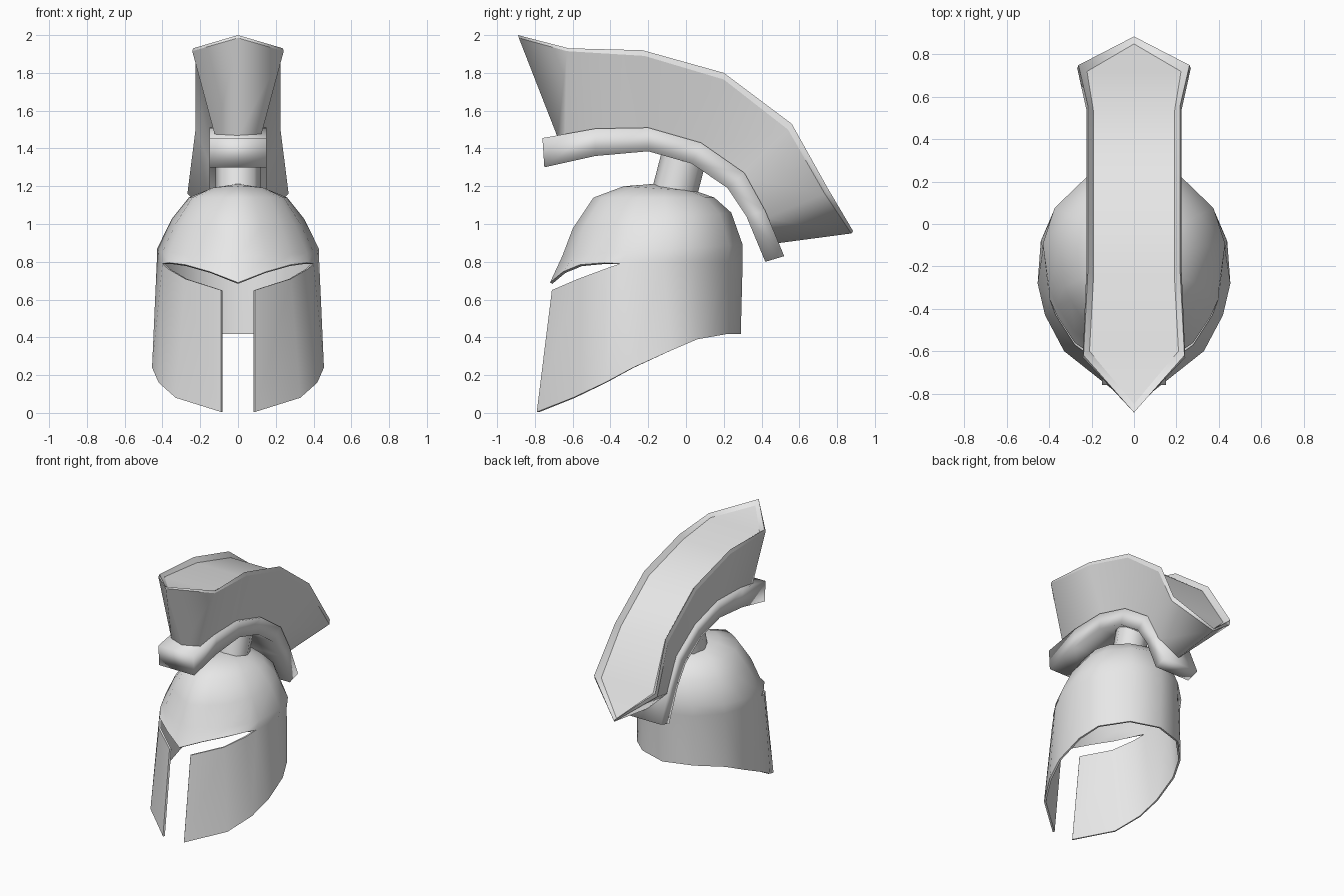
import bpy, bmesh, math
from mathutils import Vector

if "Cube" in bpy.data.objects:
    bpy.data.objects.remove(bpy.data.objects["Cube"])

metal = bpy.data.materials.new("pale_grey")
metal.diffuse_color = (0.8, 0.8, 0.8, 1)
metal.use_nodes = True
metal.node_tree.nodes["Principled BSDF"].inputs["Base Color"].default_value = metal.diffuse_color


def make(name, bm, recalc=True):
    bmesh.ops.remove_doubles(bm, verts=bm.verts, dist=0.0005)
    if recalc:
        bmesh.ops.recalc_face_normals(bm, faces=bm.faces)
    for f in bm.faces:
        f.smooth = True
    me = bpy.data.meshes.new(name)
    bm.to_mesh(me)
    bm.free()
    me.materials.append(metal)
    ob = bpy.data.objects.new(name, me)
    bpy.context.collection.objects.link(ob)
    bpy.ops.object.select_all(action='DESELECT')
    ob.select_set(True)
    bpy.context.view_layer.objects.active = ob
    return ob


def by_angle(deg):
    bpy.ops.object.shade_smooth_by_angle(angle=math.radians(deg))


def strip(bm, low, high, closed=False):
    n = len(low)
    for i in range(n if closed else n - 1):
        j = (i + 1) % n
        bm.faces.new((low[i], low[j], high[j], high[i]))


def verts(bm, pts):
    return [bm.verts.new(p) for p in pts]


# helmet shell: right half, columns run from the front to the back
hem = [(.09, -.79, .005), (.33, -.60, .08), (.42, -.43, .16), (.455, -.28, .24),
       (.44, -.08, .33), (.38, .06, .39), (.22, .22, .418), (0, .29, .418)]
rear = [(.40, -.35, .79), (.43, -.12, .80), (.375, .06, .80), (.215, .225, .80), (0, .30, .80)]
cheek_top = [(.09, -.71, .65), (.28, -.57, .71), (.37, -.43, .762)] + rear
brow = [(0, -.72, .69), (.15, -.65, .748), (.28, -.56, .785), (.365, -.43, .795)] + rear
# dome rings: front y, back y, half width, front z, back z
rings = [(-.655, .30, .43, .83, .89), (-.60, .24, .352, .975, 1.06),
         (-.49, .15, .26, 1.14, 1.14), (-.33, .05, .15, 1.20, 1.175)]
bm = bmesh.new()
strip(bm, verts(bm, hem), verts(bm, cheek_top))
prev = verts(bm, brow)
for yf, yb, w, zf, zb in rings:
    cur = []
    for x, y, z in brow:
        t = (y + .72) / 1.02
        cur.append(bm.verts.new((x * w / .43, yf + (yb - yf) * t, zf + (zb - zf) * t)))
    strip(bm, prev, cur)
    prev = cur
top = bm.verts.new((0, -.16, 1.213))
for a, b in zip(prev, prev[1:]):
    bm.faces.new((a, b, top))
shell = make("helmet_shell", bm, recalc=False)
m = shell.modifiers.new("mirror", 'MIRROR')
m.use_axis = (True, False, False)
m.merge_threshold = .001
s = shell.modifiers.new("thickness", 'SOLIDIFY')
s.thickness = .014
s.offset = -1
for name in ("mirror", "thickness"):
    bpy.ops.object.modifier_apply(modifier=name)
by_angle(48)

# crest stem: tilted eight-sided post
a, b = Vector((0, -.07, 1.13)), Vector((0, 0, 1.40))
bm = bmesh.new()
bmesh.ops.create_cone(bm, cap_ends=True, segments=8, radius1=.12, radius2=.12, depth=(b - a).length)
bm.transform((b - a).to_track_quat('Z', 'Y').to_matrix().to_4x4())
bmesh.ops.translate(bm, verts=bm.verts, vec=(a + b) / 2)
make("crest_stem", bm)
by_angle(50)

# crest holder: rectangular bar bent along the arc (upper and lower edges as y, z)
upper = [(-.76, 1.455), (-.48, 1.505), (-.2, 1.51), (.08, 1.43), (.31, 1.27), (.42, 1.07), (.52, .83)]
lower = [(-.75, 1.30), (-.48, 1.36), (-.2, 1.385), (.03, 1.32), (.22, 1.19), (.32, 1.04), (.42, .80)]
bm = bmesh.new()
prev = None
for (uy, uz), (ly, lz) in zip(upper, lower):
    cur = verts(bm, [(-.15, ly, lz), (.15, ly, lz), (.15, uy, uz), (-.15, uy, uz)])
    if prev:
        strip(bm, prev, cur, True)
    else:
        bm.faces.new(cur)
    prev = cur
bm.faces.new(prev)
make("crest_holder", bm)

# plume: stacked outlines (foot, wall top, raised lip, sunken top) with pointed ends
foot = [(0, -.68, 1.46), (.12, -.64, 1.46), (.12, -.2, 1.48), (.12, .06, 1.40),
        (.12, .28, 1.25), (.135, .42, 1.03), (0, .46, .895)]
wall = [(0, -.885, 1.985), (.242, -.63, 1.915), (.225, -.22, 1.89), (.225, .2, 1.765),
        (.225, .54, 1.50), (.268, .735, 1.16), (0, .875, .95)]
lip = [(0, -.89, 2.0), (.238, -.62, 1.93), (.218, -.23, 1.92), (.218, .2, 1.80),
       (.218, .56, 1.53), (.262, .75, 1.19), (0, .885, .962)]
sunk = [(0, -.85, 1.965), (.21, -.60, 1.91), (.19, -.235, 1.885), (.19, .185, 1.765),
        (.19, .525, 1.505), (.222, .72, 1.17), (0, .85, .965)]
bm = bmesh.new()
loops = []
for half in (foot, wall, lip, sunk):
    loops.append(verts(bm, half + [(-x, y, z) for x, y, z in half[-2:0:-1]]))
for low, high in zip(loops, loops[1:]):
    strip(bm, low, high, True)
for lp in (loops[0], loops[3]):
    n = len(lp)
    bm.faces.new((lp[0], lp[1], lp[-1]))
    for i in range(1, 5):
        bm.faces.new((lp[i], lp[i + 1], lp[n - i - 1], lp[n - i]))
    bm.faces.new((lp[5], lp[6], lp[7]))
# creases along every outline, smooth elsewhere
for lp in loops:
    for i, v in enumerate(lp):
        bm.edges.get((v, lp[i - 1])).smooth = False
make("plume", bm)
